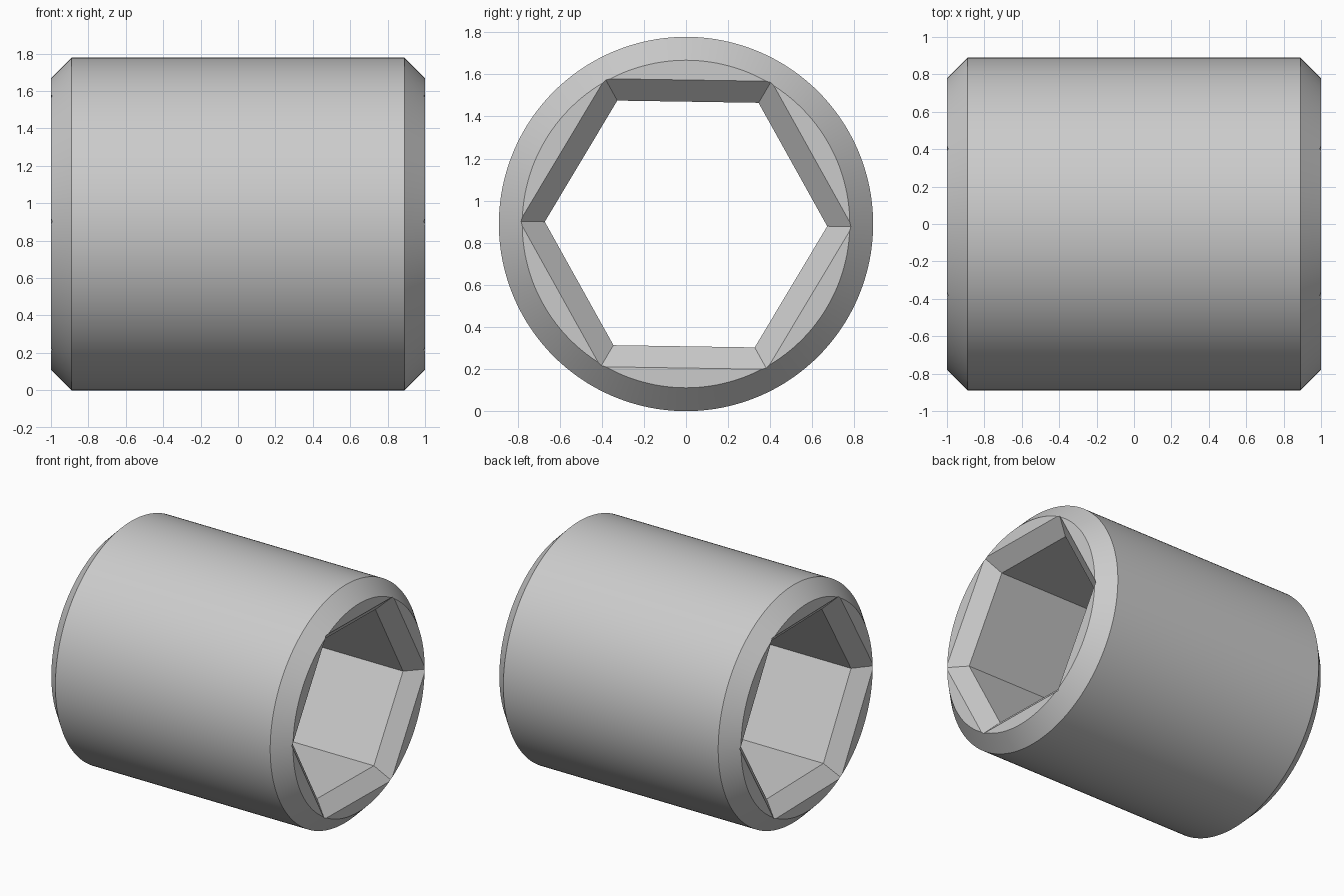
import bpy, bmesh, math

RADIUS, HALF, CHAMFER = 0.889, 1.0, 0.111
HEX_R, FLARE_R, FLARE_DEPTH = 0.671, 0.79, 0.104
TWIST = math.radians(-0.9)

cube = bpy.data.objects.get("Cube")
if cube:
    bpy.data.objects.remove(cube)

steel = bpy.data.materials.new("light_grey_steel")
steel.use_nodes = True
steel.diffuse_color = (0.6, 0.6, 0.6, 1)
steel.node_tree.nodes["Principled BSDF"].inputs["Base Color"].default_value = steel.diffuse_color


def loft_along_x(name, profile, sides, twist=0.0):
    """Closed solid from rings of (x, radius) around the x axis."""
    bm = bmesh.new()
    rings = []
    for x, r in profile:
        angles = [twist + math.tau * i / sides for i in range(sides)]
        rings.append([bm.verts.new((x, r * math.cos(a), r * math.sin(a))) for a in angles])
    for a, b in zip(rings, rings[1:]):
        for i in range(sides):
            j = (i + 1) % sides
            bm.faces.new((a[i], a[j], b[j], b[i]))
    bm.faces.new(rings[0])
    bm.faces.new(rings[-1])
    bmesh.ops.recalc_face_normals(bm, faces=bm.faces)
    mesh = bpy.data.meshes.new(name)
    bm.to_mesh(mesh)
    bm.free()
    mesh.materials.append(steel)
    obj = bpy.data.objects.new(name, mesh)
    obj.location.z = RADIUS
    bpy.context.collection.objects.link(obj)
    return obj


def mirrored(half):
    return [(-x, r) for x, r in half] + [(x, r) for x, r in reversed(half)]


# Round sleeve with chamfered ends
sleeve = loft_along_x("hex_bore_sleeve", mirrored(
    [(HALF, RADIUS - CHAMFER), (HALF - CHAMFER, RADIUS)]), 192)

# Hexagonal bore, flared at both ends and carried past the end faces
overshoot = 0.05
slope = (FLARE_R - HEX_R) / FLARE_DEPTH
cutter = loft_along_x("bore_cutter", mirrored(
    [(HALF + overshoot, FLARE_R + slope * overshoot), (HALF - FLARE_DEPTH, HEX_R)]), 6, TWIST)
cutter.hide_render = True

# Cut the bore, then smooth only the round surfaces
cut = sleeve.modifiers.new("bore", 'BOOLEAN')
cut.operation = 'DIFFERENCE'
cut.solver = 'EXACT'
cut.object = cutter
bpy.ops.object.select_all(action='DESELECT')
sleeve.select_set(True)
bpy.context.view_layer.objects.active = sleeve
bpy.ops.object.modifier_apply(modifier=cut.name)
bpy.data.objects.remove(cutter)
bpy.ops.object.shade_smooth_by_angle(angle=math.radians(30))
